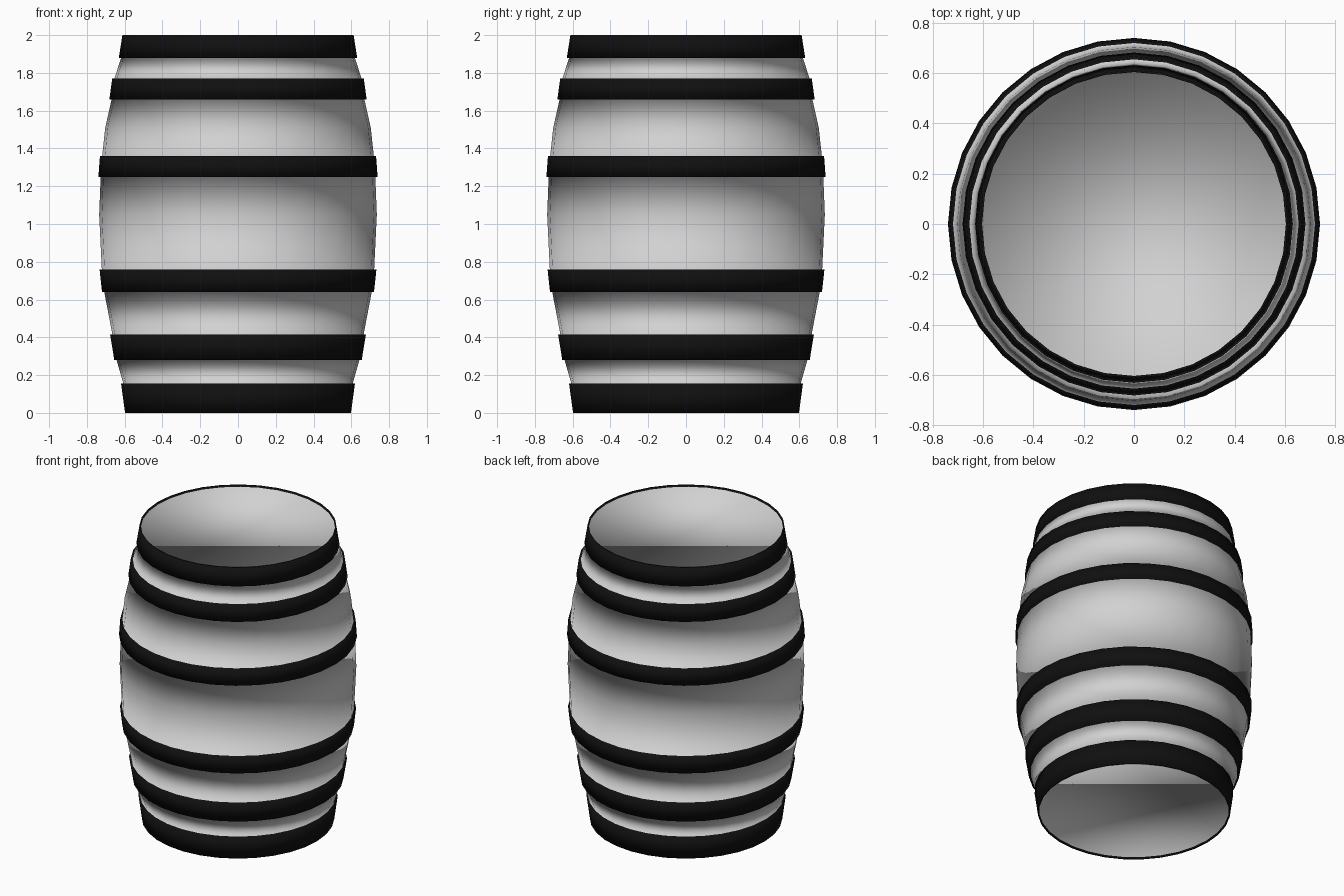
import bpy, bmesh, math

if "Cube" in bpy.data.objects:
    bpy.data.objects.remove(bpy.data.objects["Cube"])

SIDES = 32
THICK = 0.012   # how far each hoop stands out from the staves


def material(name, rgb):
    m = bpy.data.materials.new(name)
    m.diffuse_color = (*rgb, 1)
    m.use_nodes = True
    m.node_tree.nodes["Principled BSDF"].inputs["Base Color"].default_value = m.diffuse_color
    return m


wood = material("pale_grey_staves", (0.64, 0.64, 0.64))
iron = material("black_hoops", (0.005, 0.005, 0.005))

# hoops: bottom z, bottom radius, top z, top radius
hoops = [
    (0.00, 0.598, 0.155, 0.619),
    (0.28, 0.655, 0.415, 0.677),
    (0.64, 0.720, 0.76, 0.733),
    (1.25, 0.739, 1.36, 0.731),
    (1.66, 0.681, 1.77, 0.666),
    (1.88, 0.631, 2.00, 0.612),
]
# extra stave points above a hoop, to carry the bulge
bulge = {2: [(0.735, 1.05)], 3: [(0.703, 1.51)]}

# profile from bottom head to top head: (radius, z, material of the band below it)
profile = [(hoops[0][1] - THICK * 0.7, 0.012, 0)]
for i, (z0, r0, z1, r1) in enumerate(hoops):
    first, last = i == 0, i == len(hoops) - 1
    if first:
        profile.append((r0 - THICK * 0.7, 0.0, 1))
    else:
        profile.append((r0 - THICK, z0, 0))
    profile.append((r0, z0, 1))
    profile.append((r1, z1, 1))
    if last:
        profile.append((r1 - THICK * 0.7, z1, 1))
    else:
        profile.append((r1 - THICK, z1, 1))
        profile += [(r, z, 0) for r, z in bulge.get(i, [])]
profile.append((hoops[-1][3] - THICK * 0.7, 1.988, 1))

# barrel: lathe the profile, hoops raised from the staves, slightly sunken heads
bm = bmesh.new()
rings = []
for r, z, _ in profile:
    rings.append([bm.verts.new((r * math.cos(2 * math.pi * k / SIDES),
                                r * math.sin(2 * math.pi * k / SIDES), z))
                  for k in range(SIDES)])
for j in range(1, len(rings)):
    a, b = rings[j - 1], rings[j]
    for k in range(SIDES):
        n = (k + 1) % SIDES
        f = bm.faces.new((a[k], a[n], b[n], b[k]))
        f.material_index = profile[j][2]
bm.faces.new(rings[0][::-1])
bm.faces.new(rings[-1])
for f in bm.faces:
    f.smooth = True

mesh = bpy.data.meshes.new("barrel")
bm.to_mesh(mesh)
bm.free()
mesh.materials.append(wood)
mesh.materials.append(iron)
barrel = bpy.data.objects.new("barrel", mesh)
bpy.context.collection.objects.link(barrel)
